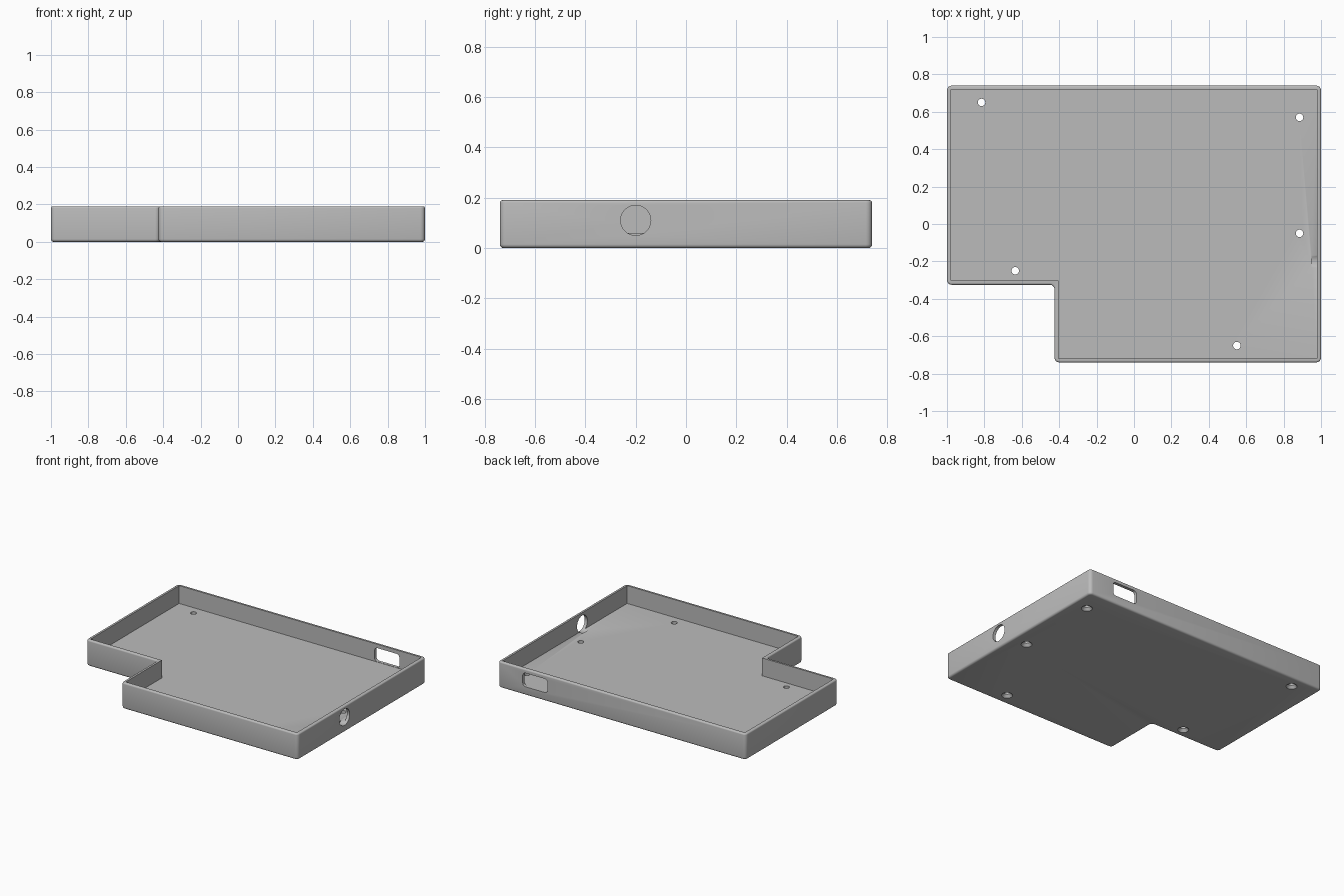
import bpy, bmesh, math
from mathutils import Matrix

cube = bpy.data.objects.get("Cube")
if cube:
    bpy.data.objects.remove(cube)

HEIGHT, FLOOR, WALL = 0.19, 0.06, 0.022

grey = bpy.data.materials.new("plain grey")
grey.use_nodes = True
grey.diffuse_color = (0.5, 0.5, 0.5, 1)
grey.node_tree.nodes["Principled BSDF"].inputs["Base Color"].default_value = grey.diffuse_color


def to_object(name, bm):
    bmesh.ops.recalc_face_normals(bm, faces=bm.faces)
    mesh = bpy.data.meshes.new(name)
    bm.to_mesh(mesh)
    bm.free()
    mesh.materials.append(grey)
    obj = bpy.data.objects.new(name, mesh)
    bpy.context.collection.objects.link(obj)
    return obj


def outline(inset):
    """L-shaped plan, moved inwards by the inset."""
    r, b, n, m = 1 - inset, 0.74 - inset, -0.425 + inset, -0.325 + inset
    return [(n, -b), (r, -b), (r, b), (-r, b), (-r, m), (n, m)]


def prism(points, z0, z1):
    bm = bmesh.new()
    base = bm.faces.new([bm.verts.new((x, y, z0)) for x, y in points])
    grown = bmesh.ops.extrude_face_region(bm, geom=[base], use_keep_orig=True)["geom"]
    for v in grown:
        if isinstance(v, bmesh.types.BMVert):
            v.co.z = z1
    bmesh.ops.recalc_face_normals(bm, faces=bm.faces)
    return bm


def round_edges(bm, test, radius, segments=4):
    edges = [e for e in bm.edges if test(*[v.co for v in e.verts])]
    bmesh.ops.bevel(bm, geom=edges, offset=radius, segments=segments,
                    profile=0.5, affect='EDGES', clamp_overlap=True)


def cone(r1, r2, z0, z1, x=0, y=0):
    bm = bmesh.new()
    bmesh.ops.create_cone(bm, cap_ends=True, segments=32, radius1=r1, radius2=r2,
                          depth=z1 - z0, matrix=Matrix.Translation((x, y, (z0 + z1) / 2)))
    return bm


# Outer body with rounded corners and rims
body = prism(outline(0), 0, HEIGHT)
round_edges(body, lambda a, b: abs(a.z - b.z) > 0.1, 0.025)
round_edges(body, lambda a, b: a.z > HEIGHT - 1e-4 and b.z > HEIGHT - 1e-4, 0.01)
round_edges(body, lambda a, b: a.z < 1e-4 and b.z < 1e-4, 0.015)
tray = to_object("tray", body)

# Open pocket
cutters = [to_object("pocket_cutter", prism(outline(WALL), FLOOR, HEIGHT + 0.1))]

# Round port in the left wall
port = cone(0.06, 0.06, -0.05, 0.05)
bmesh.ops.transform(port, verts=port.verts, matrix=Matrix.Translation((1, -0.2, 0.11))
                    @ Matrix.Rotation(math.pi / 2, 4, 'Y'))
cutters.append(to_object("round_port_cutter", port))

# Rounded rectangular port in the back wall
slot = bmesh.new()
bmesh.ops.create_cube(slot, size=1, matrix=Matrix.Translation((0.7, 0.74, 0.112))
                      @ Matrix.Diagonal((0.2, 0.1, 0.1, 1)))
round_edges(slot, lambda a, b: abs(a.y - b.y) > 0.05, 0.022)
cutters.append(to_object("slot_port_cutter", slot))

# Countersunk screw holes through the floor
for x, y in [(-0.815, 0.65), (0.885, 0.57), (0.885, -0.05), (-0.635, -0.25), (0.55, -0.65)]:
    cutters.append(to_object("screw_hole_cutter", cone(0.02, 0.02, -0.1, 0.1, x, y)))
    cutters.append(to_object("countersink_cutter", cone(0.045, 0.02, -0.01, 0.02, x, y)))

for cutter in cutters:
    mod = tray.modifiers.new(cutter.name, 'BOOLEAN')
    mod.operation, mod.solver, mod.object = 'DIFFERENCE', 'EXACT', cutter

# Bake the cuts and discard the cutters
bpy.context.view_layer.update()
baked = bpy.data.meshes.new_from_object(tray.evaluated_get(bpy.context.evaluated_depsgraph_get()))
tray.modifiers.clear()
tray.data = baked
for cutter in cutters:
    bpy.data.objects.remove(cutter)

bpy.ops.object.select_all(action='DESELECT')
tray.select_set(True)
bpy.context.view_layer.objects.active = tray
bpy.ops.object.shade_smooth_by_angle(angle=math.radians(30))
